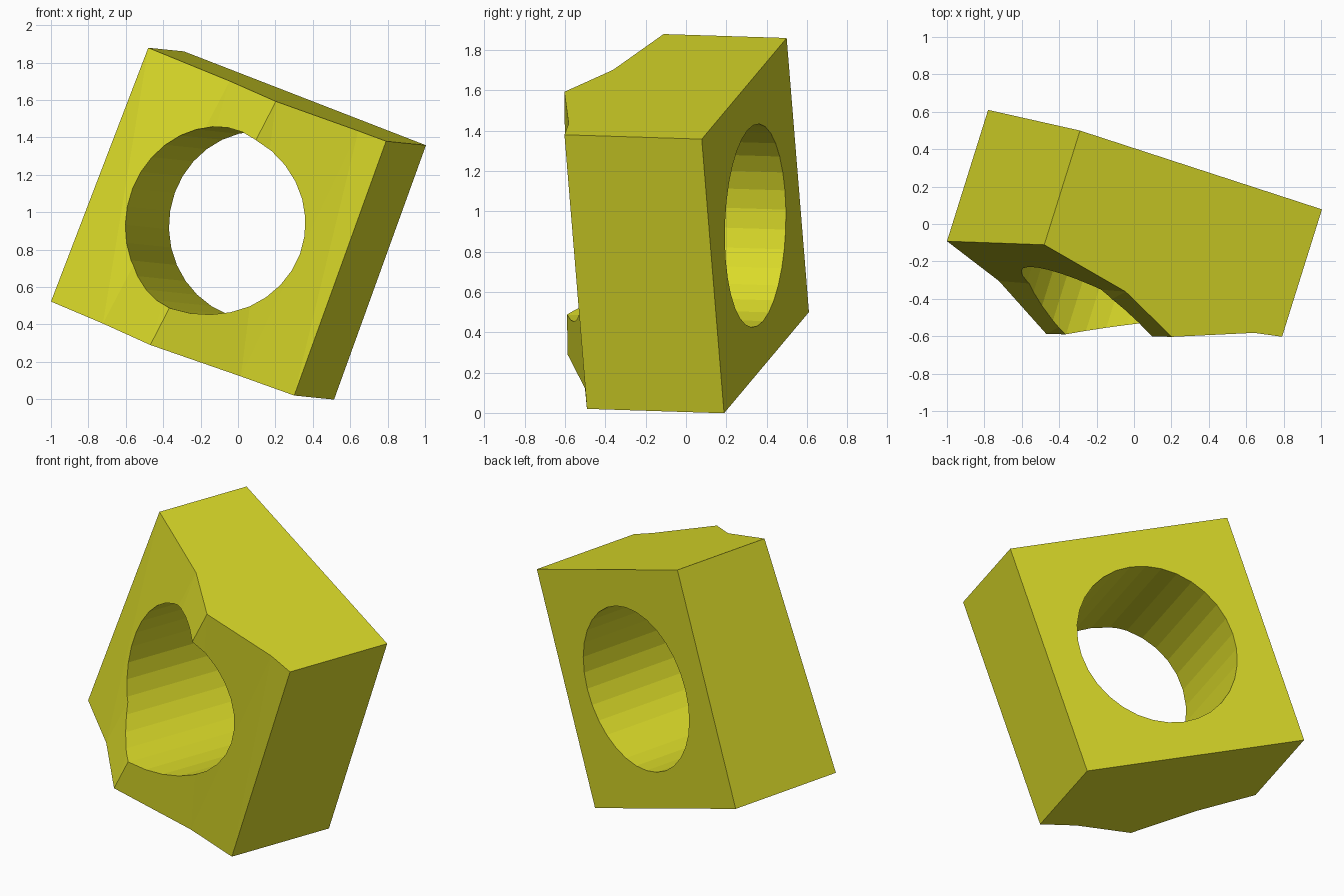
import bpy, bmesh
from mathutils import Matrix, Vector

if "Cube" in bpy.data.objects:
    bpy.data.objects.remove(bpy.data.objects["Cube"])

SIDE = 1.45

# Tilted frame: local x and y span the square back face, local z points to the front
u = Vector((0.892, -0.2905, -0.346)).normalized()
v = Vector((0.338, -0.076, 0.938))
v = (v - u * v.dot(u)).normalized()
w = u.cross(v)
frame = Matrix((u, v, w)).transposed().to_4x4()
frame.translation = (-0.78, 0.61, 0.50)


def add_object(name, bm):
    bmesh.ops.recalc_face_normals(bm, faces=bm.faces[:])
    mesh = bpy.data.meshes.new(name)
    bm.to_mesh(mesh)
    bm.free()
    obj = bpy.data.objects.new(name, mesh)
    bpy.context.collection.objects.link(obj)
    obj.matrix_world = frame
    return obj


# Block: front depth profiles along the lower and upper edge, with a slanted ridge
lower = [(0, 0.736), (0.35, 0.852), (0.698, 1.043), (1.163, 0.811), (SIDE, 0.713)]
upper = [(0, 0.64), (0.523, 0.744), (0.851, 0.897), (1.2925, 0.74), (SIDE, 0.714)]

bm = bmesh.new()


def edge_loop(profile, y):
    points = [(0, 0)] + profile + [(SIDE, 0)]
    return [bm.verts.new((x, y, z)) for x, z in points]


bottom, top = edge_loop(lower, 0), edge_loop(upper, SIDE)
bm.faces.new(bottom)
bm.faces.new(top)
count = len(bottom)
for i in range(count):
    j = (i + 1) % count
    bm.faces.new((bottom[i], bottom[j], top[j], top[i]))
warped = [f for f in bm.faces if len(f.verts) == 4]
bmesh.ops.triangulate(bm, faces=warped)
block = add_object("block", bm)

# Round bore through the middle of the block
bm = bmesh.new()
bmesh.ops.create_cone(bm, cap_ends=True, segments=32, radius1=0.505, radius2=0.505, depth=3,
                      matrix=Matrix.Translation((SIDE / 2, SIDE / 2, 0.5)))
cutter = add_object("bore_cutter", bm)
cutter.hide_render = True
cutter.hide_viewport = False
cutter.display_type = 'WIRE'

cut = block.modifiers.new("bore", 'BOOLEAN')
cut.operation = 'DIFFERENCE'
cut.solver = 'EXACT'
cut.object = cutter

# Yellow colour
yellow = bpy.data.materials.new("yellow")
yellow.diffuse_color = (0.70, 0.70, 0.022, 1)
yellow.use_nodes = True
yellow.node_tree.nodes["Principled BSDF"].inputs["Base Color"].default_value = yellow.diffuse_color
block.data.materials.append(yellow)
